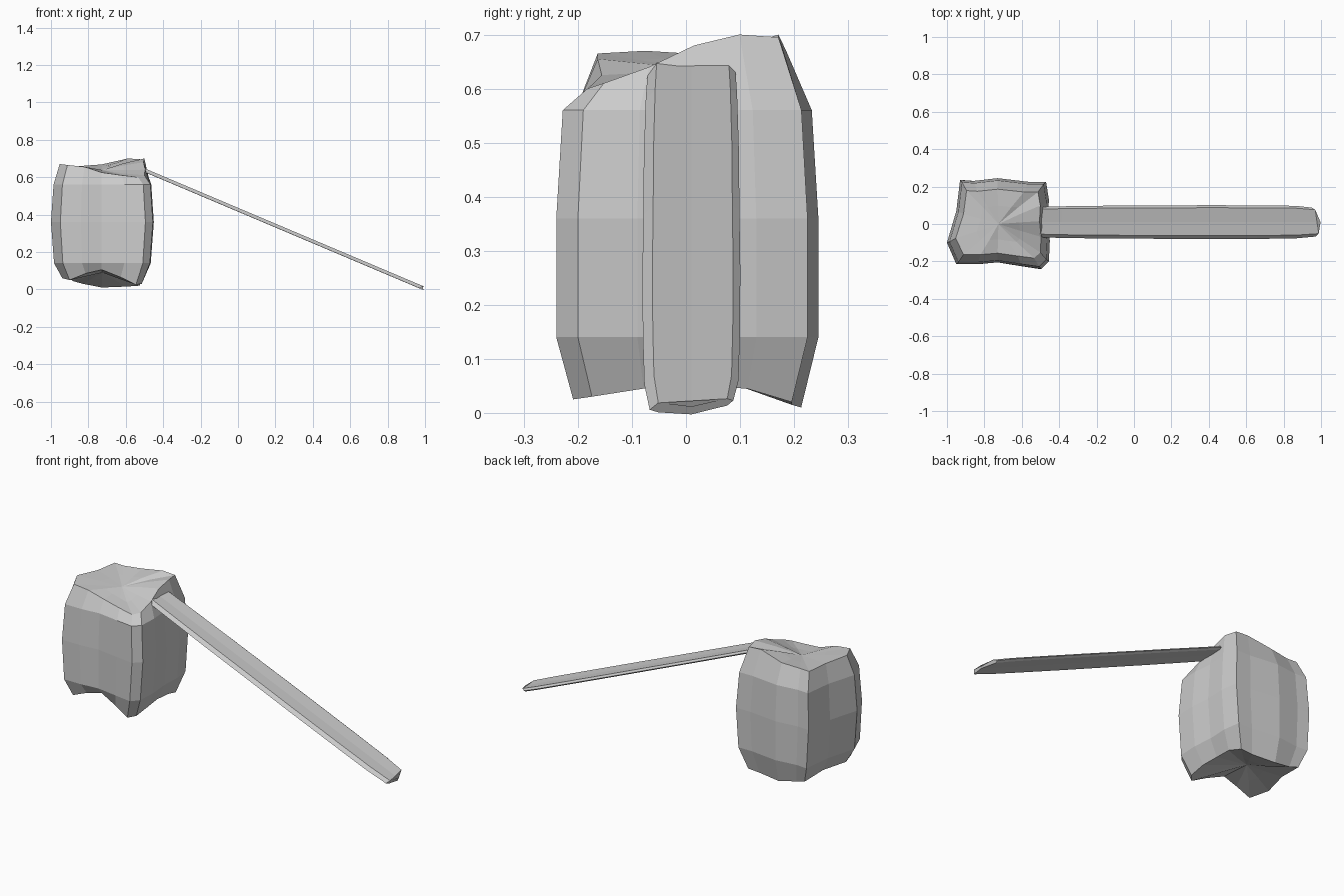
import bpy, bmesh
from mathutils import Vector

if "Cube" in bpy.data.objects:
    bpy.data.objects.remove(bpy.data.objects["Cube"])


def loft(name, rings, caps):
    """Skin closed rings; each cap is a list of inner rings ending in a pole point."""
    bm = bmesh.new()
    vs = [[bm.verts.new(p) for p in r] for r in rings]
    n = len(rings[0])
    for a, b in zip(vs, vs[1:]):
        for i in range(n):
            j = (i + 1) % n
            bm.faces.new((a[i], a[j], b[j], b[i]))
    for ring, pole in zip((vs[0], vs[-1]), caps):
        if pole is None:
            bm.faces.new(ring)
            continue
        c = bm.verts.new(pole)
        for i in range(n):
            bm.faces.new((ring[i], ring[(i + 1) % n], c))
    bmesh.ops.recalc_face_normals(bm, faces=bm.faces)
    me = bpy.data.meshes.new(name)
    bm.to_mesh(me)
    bm.free()
    ob = bpy.data.objects.new(name, me)
    bpy.context.collection.objects.link(ob)
    return ob


# Boulder: one squarish outline, scaled per level, with uneven rims
outline = [(-.95, -.215), (-.84, -.215), (-.73, -.205), (-.60, -.225),
           (-.495, -.24), (-.455, -.20), (-.45, -.09), (-.46, .02),
           (-.455, .13), (-.47, .225), (-.56, .225), (-.73, .245),
           (-.86, .23), (-.93, .235), (-.95, .07), (-1.0, -.10)]
top_z = [.665, .655, .625, .61, .60, .61, .64, .68, .70, .695, .70, .668, .66, .66, .662, .67]
low_z = [.05, .085, .105, .065, .025, .03, .045, .05, .045, .02, .015, .01, .03, .045, .06, .06]
cx = -.725


def level(sx, sy, zs):
    return [(cx + (x - cx) * sx, y * sy, z) for (x, y), z in zip(outline, zs)]


n = len(outline)
inner_low = [z * .5 + .045 for z in low_z]
inner_top = [z * .6 + .635 * .4 for z in top_z]
loft("boulder", [
    level(.38, .40, inner_low),
    level(.78, .87, low_z),
    level(.94, 1.0, [.14] * n),
    level(1.0, 1.0, [.36] * n),
    level(.95, .95, [.56] * n),
    level(.83, .76, top_z),
    level(.42, .40, inner_top),
], ((cx, 0, .09), (cx, 0, .638)))

# Plank: thin worn board leaning from the boulder top to the ground
section = [(-.078, -.012), (-.060, .006), (.01, .003), (.085, .006), (.098, -.004),
           (.085, -.012), (.01, -.012), (-.06, -.013)]
start, end = Vector((-.505, .012, .643)), Vector((.985, .012, .013))
direction = (end - start).normalized()
normal = Vector((-direction.z, 0, direction.x))
wear = [(.0, .92), (.08, .96), (.25, 1.0), (.42, 1.01), (.6, 1.03), (.78, 1.02), (.92, .99), (1.0, .88)]
end_push = [-.01, .0, .012, -.02, -.035, -.03, .012, .0]
rings = []
for t, w in wear:
    p = start.lerp(end, t)
    push = end_push if t == 1 else [.0] * 8
    rings.append([p + direction * e + normal * h + Vector((0, (y - .012) * w, 0))
                  for (y, h), e in zip(section, push)])
loft("plank", rings, (None, None))
